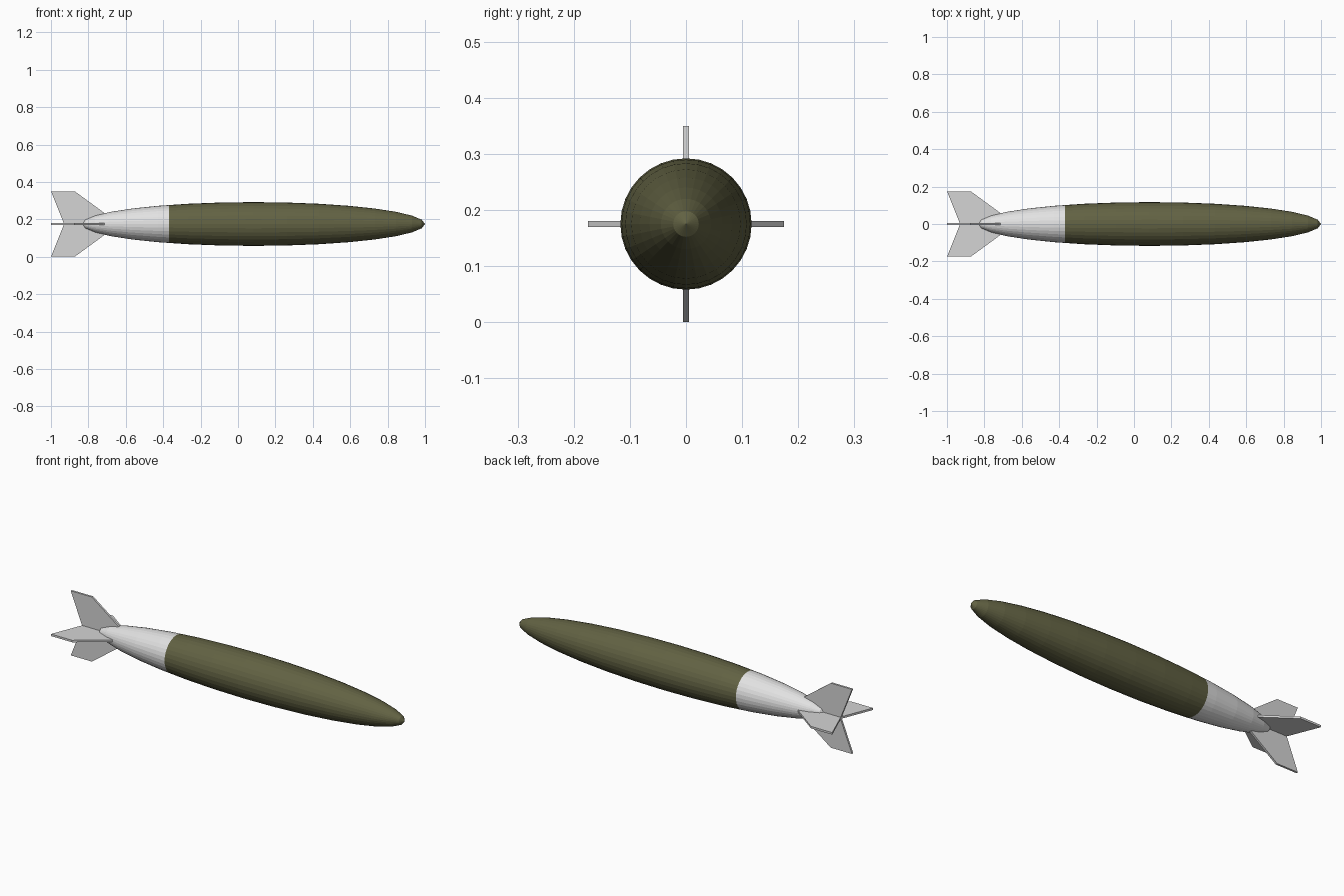
import bpy, bmesh, math
from mathutils import Matrix, Vector

if "Cube" in bpy.data.objects:
    bpy.data.objects.remove(bpy.data.objects["Cube"])

AXIS_Z = 0.175                      # height of the body's long axis


def material(name, rgb):
    m = bpy.data.materials.new(name)
    m.diffuse_color = (*rgb, 1)
    m.use_nodes = True
    m.node_tree.nodes["Principled BSDF"].inputs["Base Color"].default_value = m.diffuse_color
    return m


olive = material("olive_green", (0.122, 0.122, 0.056))
white = material("off_white", (0.76, 0.76, 0.76))
grey = material("light_grey", (0.66, 0.66, 0.66))


def finish(bm, name, mats):
    bmesh.ops.recalc_face_normals(bm, faces=bm.faces)
    mesh = bpy.data.meshes.new(name)
    bm.to_mesh(mesh)
    bm.free()
    for m in mats:
        mesh.materials.append(m)
    ob = bpy.data.objects.new(name, mesh)
    bpy.context.collection.objects.link(ob)
    return ob


# Body: stretched faceted sphere, cut where the pale tail section begins
CENTRE, HALF, RADIUS, SPLIT = 0.083, 0.917, 0.117, -0.37
bm = bmesh.new()
bmesh.ops.create_uvsphere(bm, u_segments=32, v_segments=16, radius=1)
bm.transform(Matrix.Translation((CENTRE, 0, AXIS_Z))
             @ Matrix.Diagonal((HALF, RADIUS, RADIUS, 1))
             @ Matrix.Rotation(math.pi / 2, 4, 'Y'))
bmesh.ops.bisect_plane(bm, geom=bm.verts[:] + bm.edges[:] + bm.faces[:],
                       plane_co=(SPLIT, 0, 0), plane_no=(1, 0, 0))
for f in bm.faces:
    f.material_index = 1 if f.calc_center_median().x < SPLIT else 0
finish(bm, "body", [olive, white])

# Tail fins: swept plates meeting on the axis, repeated every quarter turn
THICK = 0.011
outline = [(-0.93, 0), (-1.0, 0.175), (-0.873, 0.175), (-0.713, 0.058), (-0.713, 0)]
for i, side in enumerate(("top", "left", "bottom", "right")):
    bm = bmesh.new()
    face = bm.faces.new([bm.verts.new((x, -THICK / 2, r)) for x, r in outline])
    ext = bmesh.ops.extrude_face_region(bm, geom=[face])
    bmesh.ops.translate(bm, vec=Vector((0, THICK, 0)),
                        verts=[v for v in ext["geom"] if isinstance(v, bmesh.types.BMVert)])
    bm.transform(Matrix.Translation((0, 0, AXIS_Z))
                 @ Matrix.Rotation(i * math.pi / 2, 4, 'X'))
    finish(bm, side + "_fin", [grey])
